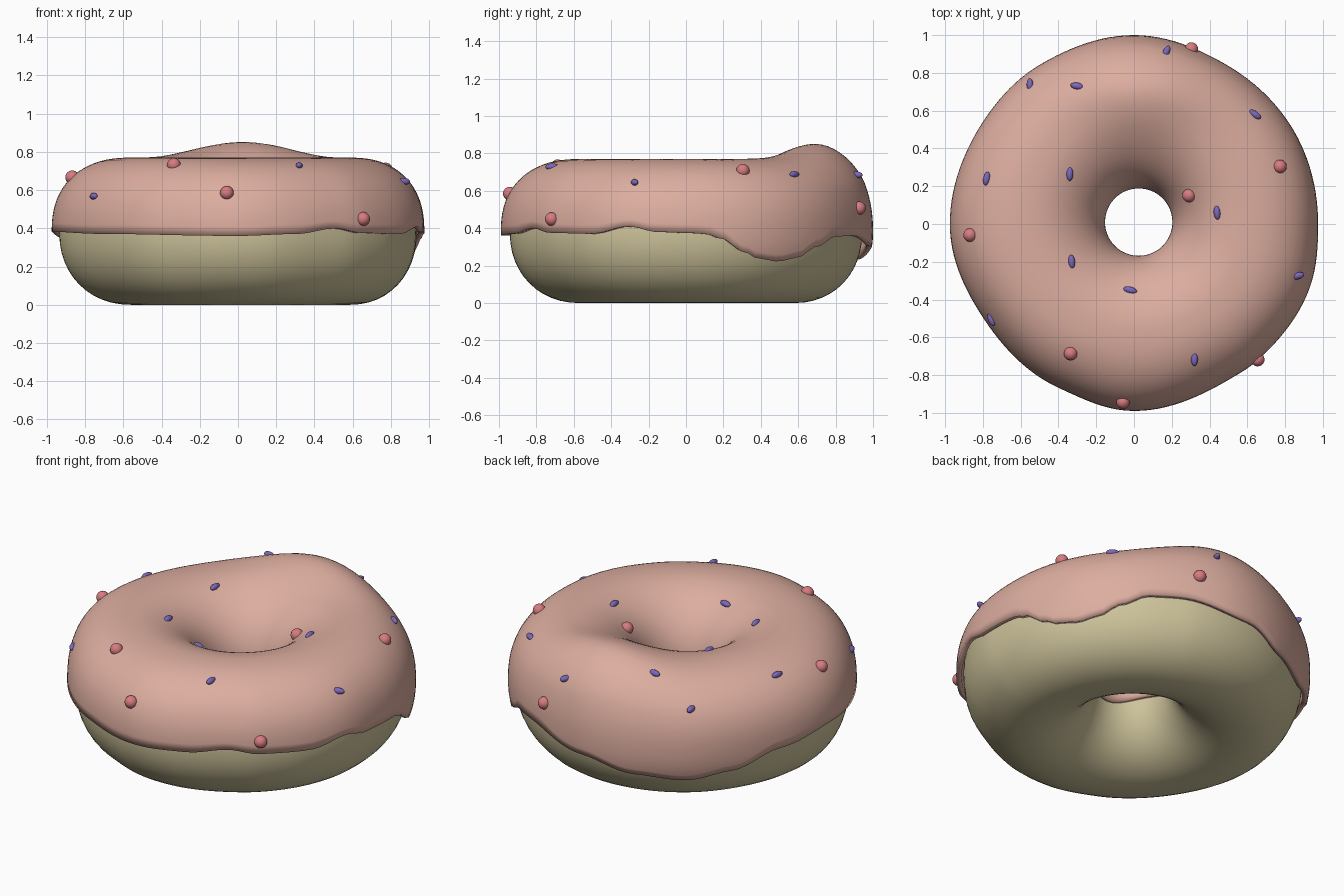
import bpy, bmesh
from math import sin, cos, radians, pi, exp, asin, atan2, degrees
from mathutils import Vector, Matrix
from mathutils.bvhtree import BVHTree

if "Cube" in bpy.data.objects:
    bpy.data.objects.remove(bpy.data.objects["Cube"])

# angle (degrees) -> outer radius of the icing
OUTLINE = [(0, .975), (30, .98), (60, .975), (90, 1.0), (120, .98), (150, .965), (180, .975),
           (215, .94), (245, .955), (270, .99), (300, .965), (313, .975), (340, .99)]
# angle (degrees) -> height of the icing's dripping lip
LIP = [(0, .375), (6, .37), (12, .34), (18, .275), (24, .235), (31, .22), (38, .24), (46, .30),
       (55, .355), (66, .36), (90, .30), (108, .23), (125, .205), (140, .25), (157, .34),
       (180, .385), (225, .37), (270, .36), (288, .37), (302, .40), (312, .375), (329, .37),
       (342, .41), (351, .38)]
HOLE = Vector((.025, .01))
MID = .575


def lookup(table, deg):
    """Smooth interpolation around a closed loop."""
    deg %= 360
    pts = table + [(360, table[0][1])]
    for (a, va), (b, vb) in zip(pts, pts[1:]):
        if a <= deg <= b:
            t = (1 - cos(pi * (deg - a) / (b - a))) / 2
            return va + (vb - va) * t


def power(v, e):
    return (abs(v) ** e) * (1 if v >= 0 else -1)


def section(theta, phi, r_in, r_out, zc, h, e):
    """Point on the ring: phi 0 = outside, 90 = top, 180 = hole."""
    c, s = cos(phi), sin(phi)
    if c >= 0:
        r, z = MID + (r_out - MID) * power(c, 2 / e), zc + h * power(s, 2 / e)
    else:
        r, z = MID + (MID - r_in) * c, zc + h * s
    w = max(0, min(1, (r_out - r) / (r_out - r_in)))
    return Vector((r * cos(theta) + HOLE.x * w, r * sin(theta) + HOLE.y * w, z))


def make_object(name, bm, color):
    me = bpy.data.meshes.new(name)
    bm.to_mesh(me)
    bm.free()
    for p in me.polygons:
        p.use_smooth = True
    ob = bpy.data.objects.new(name, me)
    bpy.context.collection.objects.link(ob)
    mat = bpy.data.materials.get(color[0]) or bpy.data.materials.new(color[0])
    mat.diffuse_color = color[1]
    mat.use_nodes = True
    mat.node_tree.nodes["Principled BSDF"].inputs["Base Color"].default_value = mat.diffuse_color
    me.materials.append(mat)
    return ob


def grid(rows, closed):
    bm = bmesh.new()
    vs = [[bm.verts.new(p) for p in row] for row in rows]
    n, m = len(rows), len(rows[0])
    for i in range(n):
        for j in range(m if closed else m - 1):
            a, b, k = vs[i], vs[(i + 1) % n], (j + 1) % m
            bm.faces.new((a[j], a[k], b[k], b[j]))
    return bm


DOUGH = ("dough", (.62, .55, .33, 1))
ICING = ("icing", (.72, .42, .35, 1))
BALL = ("ball", (.68, .2, .22, 1))
SPRINKLE = ("sprinkle", (.2, .14, .5, 1))
N = 144

# dough ring
rows = []
for i in range(N):
    th = 2 * pi * i / N
    out = min(.942, lookup(OUTLINE, degrees(th)) - .04)
    rows.append([section(th, pi - 2 * pi * j / 48, .205, out, .375, .375, 2.1) for j in range(48)])
make_object("dough_ring", grid(rows, True), DOUGH)

# icing shell with drips and a swollen back
rows = []
for i in range(N):
    th = 2 * pi * i / N
    deg = degrees(th)
    out, lip = lookup(OUTLINE, deg), lookup(LIP, deg)
    end = asin(power((lip - .385) / .39, 1.15))
    start = radians(188 + 3 * sin(3 * th))
    row = []
    for j in range(41):
        phi = start + (end - start) * j / 40
        p = section(th, phi, .178, out, .385, .385, 2.3)
        sy = .17 if p.y < .74 else .22
        swell = .093 * exp(-.5 * ((p.x - .03) / .28) ** 2 - .5 * ((p.y - .74) / sy) ** 2)
        p.z += swell * max(0, min(1, 2 * sin(phi)))
        row.append(p)
    rows.append(row)
bm = grid(rows, False)
bvh = BVHTree.FromBMesh(bm)
icing = make_object("icing", bm, ICING)
solid = icing.modifiers.new("thickness", 'SOLIDIFY')
solid.thickness = .03
solid.offset = -1
bpy.context.view_layer.objects.active = icing
icing.select_set(True)
bpy.ops.object.shade_smooth_by_angle(angle=radians(50))

# round sugar balls
balls = [(-.885, -.06, .685), (-.335, -.685, .73), (-.06, -.96, .595), (.665, -.73, .45),
         (.76, .30, .69), (.29, .15, .67), (.31, .94, .51)]
for k, b in enumerate(balls):
    co, no, _, _ = bvh.find_nearest(Vector(b))
    bm = bmesh.new()
    bmesh.ops.create_uvsphere(bm, u_segments=20, v_segments=12, radius=.036)
    ob = make_object(f"sugar_ball_{k + 1}", bm, BALL)
    ob.location = co + no * .012

# long sprinkles: x, y, heading seen from above
sprinkles = [(.17, .91, 65), (-.55, .735, 95), (-.30, .73, -10), (.64, .58, -35),
             (-.34, .265, 90), (-.78, .24, 80), (.44, .06, 95), (-.33, -.20, 95),
             (-.02, -.35, -15), (.865, -.275, 15), (-.755, -.505, 110), (.32, -.715, 90)]
for k, (x, y, a) in enumerate(sprinkles):
    co, no, _, _ = bvh.ray_cast(Vector((x, y, 2)), Vector((0, 0, -1)))
    d = Vector((cos(radians(a)), sin(radians(a)), 0))
    d.z = -(d.x * no.x + d.y * no.y) / max(no.z, .2)
    d = (d - no * d.dot(no)).normalized()
    bm = bmesh.new()
    bmesh.ops.create_uvsphere(bm, u_segments=16, v_segments=12, radius=1,
                              matrix=Matrix.Diagonal((.018, .018, .037, 1)))
    ob = make_object(f"sprinkle_{k + 1}", bm, SPRINKLE)
    ob.rotation_mode = 'QUATERNION'
    ob.rotation_quaternion = d.to_track_quat('Z', 'Y')
    ob.location = co + no * .008
